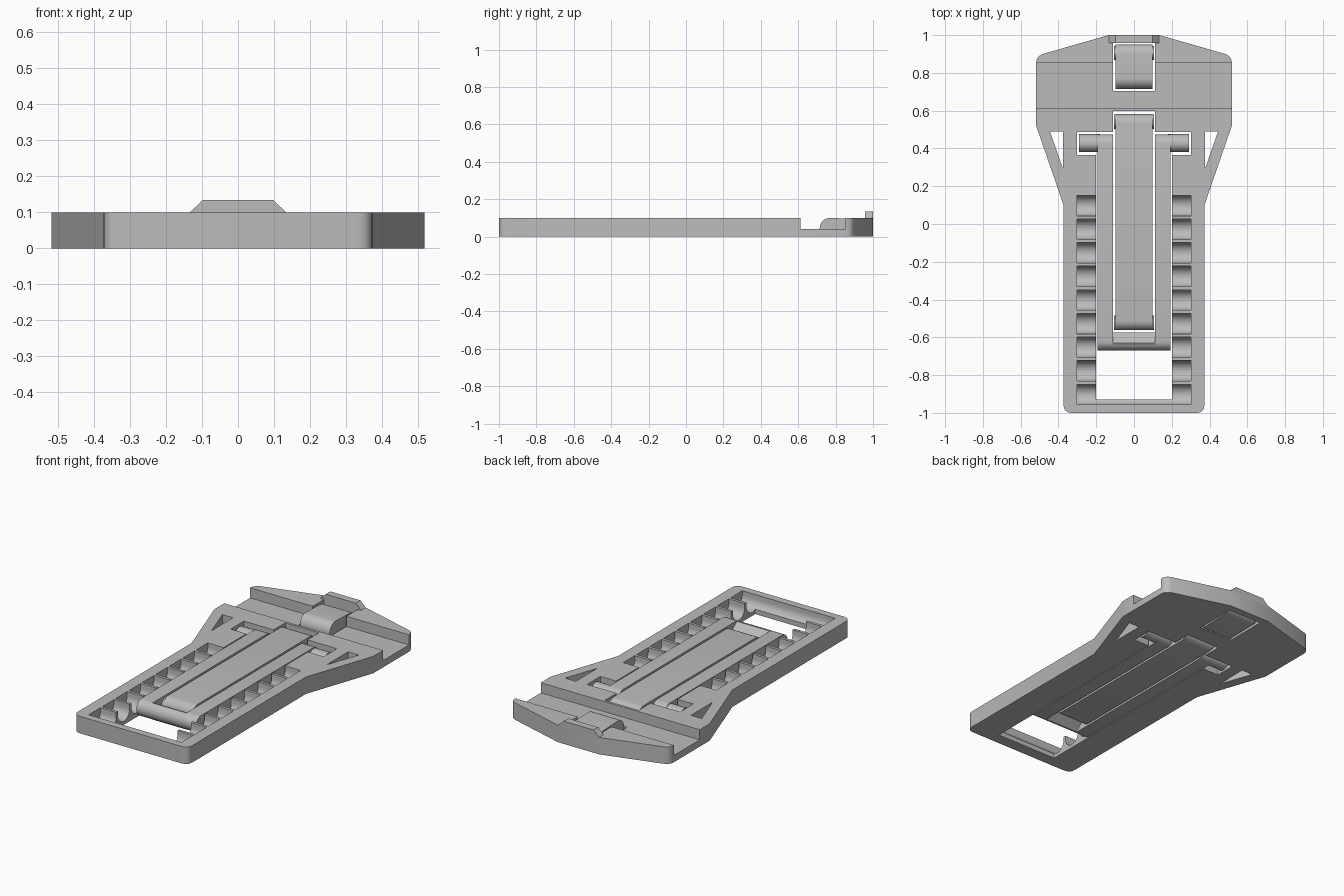
import bpy, bmesh, math
from mathutils import Vector

cube = bpy.data.objects.get("Cube")
if cube:
    bpy.data.objects.remove(cube)

H = 0.1  # plate thickness

grey = bpy.data.materials.new("light_grey")
grey.use_nodes = True
COLOUR = (0.5, 0.5, 0.5, 1)
grey.diffuse_color = COLOUR
grey.node_tree.nodes["Principled BSDF"].inputs["Base Color"].default_value = COLOUR


def prism(name, pts, lo, hi, axis="z"):
    """Extrude a profile: xy points along z, yz points along x, or xz along y."""
    place = {"z": lambda a, b, t: (a, b, t),
             "x": lambda a, b, t: (t, a, b),
             "y": lambda a, b, t: (a, t, b)}[axis]
    bm = bmesh.new()
    face = bm.faces.new([bm.verts.new(place(a, b, lo)) for a, b in pts])
    ext = bmesh.ops.extrude_face_region(bm, geom=[face])
    moved = [g for g in ext["geom"] if isinstance(g, bmesh.types.BMVert)]
    bmesh.ops.translate(bm, verts=moved, vec=Vector(place(0, 0, hi - lo)))
    bmesh.ops.recalc_face_normals(bm, faces=bm.faces)
    mesh = bpy.data.meshes.new(name)
    bm.to_mesh(mesh)
    bm.free()
    mesh.materials.append(grey)
    obj = bpy.data.objects.new(name, mesh)
    bpy.context.collection.objects.link(obj)
    return obj


def box(name, x0, x1, y0, y1, z0=-0.1, z1=0.2):
    return prism(name, [(x0, y0), (x1, y0), (x1, y1), (x0, y1)], z0, z1)


def arc(cy, cz, r, start, end, n=12):
    angles = [math.radians(start + (end - start) * i / n) for i in range(n + 1)]
    return [(cy + r * math.cos(a), cz + r * math.sin(a)) for a in angles]


def pin(name, x0, x1, y, z, r):
    return prism(name, arc(y, z, r, 0, 345, 23), x0, x1, "x")


def stadium(y0, y1):
    r = H / 2
    return arc(y1 - r, r, r, -90, 90) + arc(y0 + r, r, r, 90, 270)


def rounded(prev, corner, nxt, r, n=6):
    """Curve points replacing one corner of an outline."""
    p, c, q = Vector(prev), Vector(corner), Vector(nxt)
    a, b = c + (p - c).normalized() * r, c + (q - c).normalized() * r
    ts = [i / n for i in range(n + 1)]
    return [tuple(a * (1 - t) ** 2 + c * 2 * t * (1 - t) + b * t * t) for t in ts]


def cut(obj, cutters):
    for c in cutters:
        mod = obj.modifiers.new("cut", "BOOLEAN")
        mod.operation, mod.solver, mod.object = "DIFFERENCE", "EXACT", c
        bpy.context.view_layer.objects.active = obj
        bpy.ops.object.modifier_apply(modifier=mod.name)
        bpy.data.objects.remove(c)


def finish(obj, *parts):
    bpy.ops.object.select_all(action="DESELECT")
    for o in (obj, *parts):
        o.select_set(True)
    bpy.context.view_layer.objects.active = obj
    if parts:
        bpy.ops.object.join()
    bpy.ops.object.shade_smooth_by_angle(angle=math.radians(30))


# Base plate: narrow handle flaring into a wide head
half = (rounded((0, -1), (0.373, -1), (0.373, 0), 0.045)
        + [(0.373, 0.1), (0.518, 0.52)]
        + rounded((0.518, 0.52), (0.518, 0.89), (0.135, 1), 0.04)
        + [(0.135, 1)])
body = prism("base_plate", half + [(-x, y) for x, y in reversed(half)], 0, H)

# Device ledge, main window, hinge windows and latch window
cutters = [box("ledge_cut", -1, 1, 0.612, 0.852, 0.04, 0.3),
           box("main_window", -0.2, 0.2, -0.93, 0.4),
           box("hinge_window", -0.303, 0.303, 0.365, 0.488),
           box("strip_window", -0.11, 0.11, 0.3, 0.597),
           box("latch_window", -0.11, 0.11, 0.705, 0.958)]

# Triangular openings in the flared shoulders
for s in (-1, 1):
    tri = [(s * 0.375, 0.29), (s * 0.375, 0.49), (s * 0.445, 0.49)]
    cutters.append(prism("triangle_cut", tri, -0.1, 0.2))

# Ladder of rounded notches on both sides; the front one spans the full width
for i in range(9):
    y = 0.0975 - 0.125 * i
    scoop = [(y + 0.054, 0.2)] + arc(y, 0.075, 0.054, 0, -180, 16) + [(y - 0.054, 0.2)]
    spans = [(-0.303, 0.303)] if i == 8 else [(-0.303, -0.17), (0.17, 0.303)]
    for a, b in spans:
        cutters.append(prism("notch_cut", scoop, a, b, "x"))
cut(body, cutters)
finish(body)

# Raised stop on the head
stop = prism("stop_tab", [(-0.133, H), (0.133, H), (0.098, 0.134), (-0.098, 0.134)],
             0.957, 1, "y")
finish(stop)

# Folding leg frame with hinge pins and a sloped catch
frame = prism("leg_frame", stadium(-0.67, 0.475), -0.194, 0.194, "x")
cut(frame, [box("frame_slot", -0.11, 0.11, -0.63, 0.7)])
catch = prism("catch", [(-0.635, H), (-0.575, 0.05), (-0.635, 0)], -0.112, 0.112, "x")
pins = [pin("hinge_pin", *sorted((s * 0.18, s * 0.29)), 0.428, 0.0475, 0.0475)
        for s in (-1, 1)]
finish(frame, catch, *pins)

# Central support strip with a pin at each end
strip = prism("support_strip", stadium(-0.562, 0.582), -0.097, 0.097, "x")
finish(strip, *[pin("strip_pin", -0.107, 0.107, y, 0.05, 0.038) for y in (-0.522, 0.542)])

# Small folding latch on the head
profile = [(0.715, 0)] + arc(0.905, 0.05, 0.045, -90, 90) + arc(0.77, 0.045, 0.055, 90, 180)
latch = prism("latch", profile, -0.097, 0.097, "x")
finish(latch, pin("latch_pin", -0.107, 0.107, 0.905, 0.05, 0.038))
